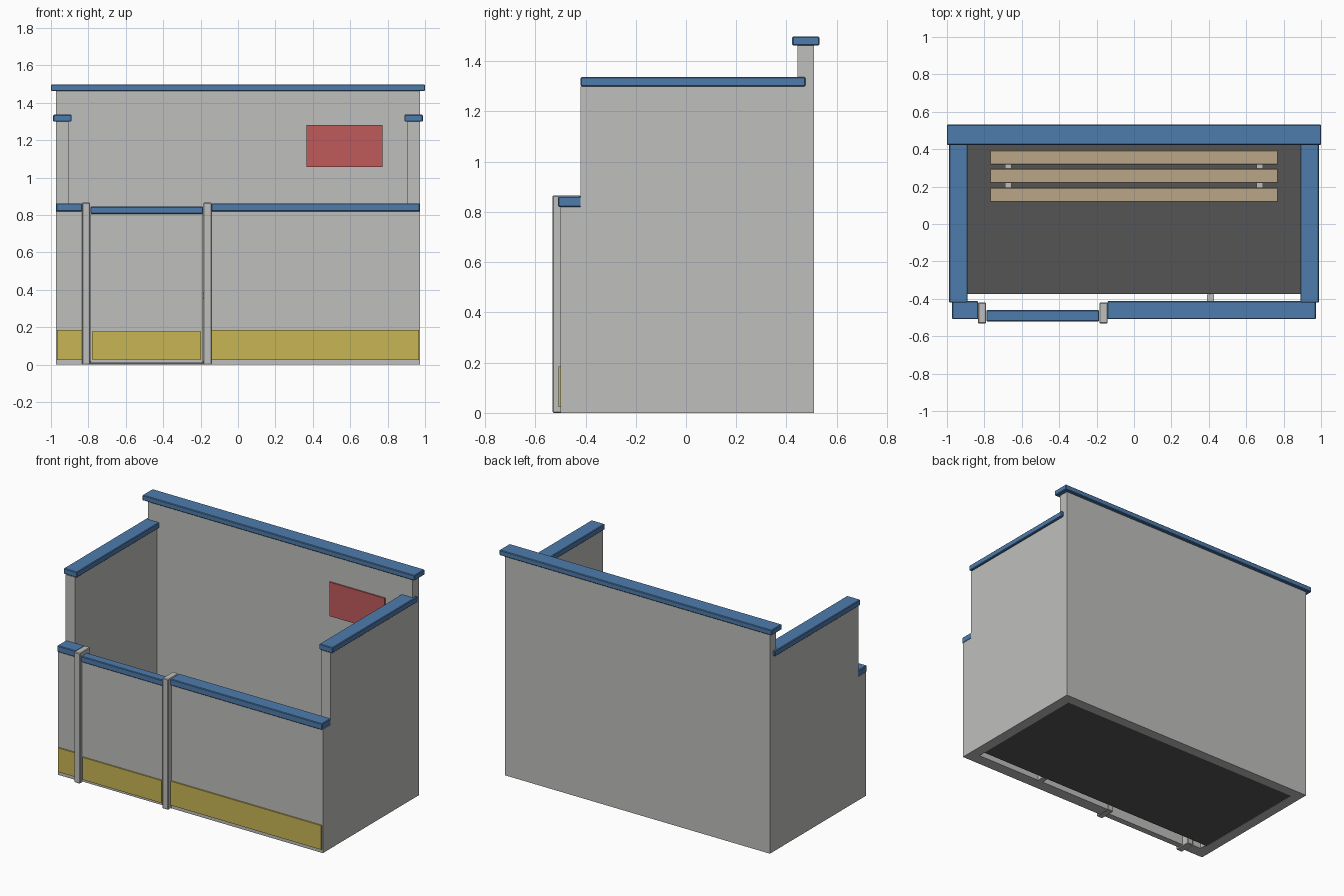
import bpy

cube = bpy.data.objects.get("Cube")
if cube:
    bpy.data.objects.remove(cube, do_unlink=True)


def material(name, rgb):
    m = bpy.data.materials.new(name)
    m.use_nodes = True
    m.diffuse_color = (*rgb, 1)
    m.node_tree.nodes["Principled BSDF"].inputs["Base Color"].default_value = (*rgb, 1)
    return m


GREY = material("light grey", (0.52, 0.52, 0.51))
BLUE = material("trim blue", (0.076, 0.2, 0.42))
YELLOW = material("kick yellow", (0.58, 0.46, 0.09))
RED = material("sign red", (0.53, 0.1, 0.105))
WOOD = material("bench wood", (0.49, 0.38, 0.25))
DARK = material("floor dark grey", (0.09, 0.09, 0.09))


def box(name, mat, x, y, z, bevel=0):
    """Box between (min, max) pairs on each axis."""
    spans = (x, y, z)
    bpy.ops.mesh.primitive_cube_add(size=1, location=[(a + b) / 2 for a, b in spans])
    ob = bpy.context.object
    ob.name = name
    ob.scale = [b - a for a, b in spans]
    bpy.ops.object.transform_apply(location=False, rotation=False, scale=True)
    ob.data.materials.append(mat)
    if bevel:
        mod = ob.modifiers.new("Bevel", "BEVEL")
        mod.width = bevel
        mod.segments = 1
    return ob


EDGE = 0.004
W = 0.973        # outer half width
INNER = 0.905    # inner half width
FRONT = -0.42    # inner face of the front wall
BACK = 0.443     # inner face of the back wall

# Floor
box("floor", DARK, (-INNER, INNER), (-0.375, BACK), (0.002, 0.02))

# Back wall with cap and sign
box("back_wall", GREY, (-W, W), (BACK, 0.509), (0, 1.463))
box("back_cap", BLUE, (-1, 1), (0.423, 0.531), (1.463, 1.498), EDGE)
box("wall_sign", RED, (0.367, 0.773), (0.434, BACK), (1.056, 1.282))

# Side walls with caps
for side, s in (("right", -1), ("left", 1)):
    box(side + "_wall", GREY, sorted((s * INNER, s * W)), (FRONT, BACK), (0, 1.3))
    box(side + "_cap", BLUE, sorted((s * 0.89, s * 0.988)), (FRONT, 0.475),
        (1.3, 1.337), EDGE)

# Fixed front panels, each with a cap, kick plate and centred rear stiffener
for side, x0, x1 in (("right", -W, -0.834), ("left", -0.142, W)):
    mid = (x0 + x1) / 2 - 0.006
    box(side + "_front_panel", GREY, (x0, x1), (-0.499, FRONT), (0, 0.82))
    box(side + "_front_cap", BLUE, (x0, x1), (-0.509, -0.413), (0.82, 0.862), EDGE)
    box(side + "_kick_plate", YELLOW, (max(x0, -0.967), min(x1, 0.967)),
        (-0.508, -0.499), (0.024, 0.184))
    box(side + "_stiffener", GREY, (mid - 0.018, mid + 0.018), (FRONT, -0.377), (0, 0.82))

# Door posts
for side, x in (("right", -0.812), ("left", -0.163)):
    box(side + "_door_post", GREY, (x - 0.022, x + 0.022), (-0.531, FRONT),
        (0, 0.866), EDGE)

# Door
box("door_panel", GREY, (-0.789, -0.186), (-0.511, -0.47), (0.01, 0.806))
box("door_cap", BLUE, (-0.789, -0.186), (-0.521, -0.46), (0.806, 0.845), EDGE)
box("door_kick_plate", YELLOW, (-0.78, -0.197), (-0.52, -0.511), (0.027, 0.176))

# Bench slats
for i, y in enumerate((0.156, 0.257, 0.356)):
    box(f"bench_slat_{i + 1}", WOOD, (-0.77, 0.77), (y - 0.039, y + 0.039),
        (0.35, 0.385), EDGE)

# Bench supports
for side, x in (("right", -0.673), ("left", 0.673)):
    span = (x - 0.017, x + 0.017)
    box(side + "_bench_rail", GREY, span, (0.13, 0.385), (0.315, 0.35))
    for end, y in (("front", 0.14), ("back", 0.341)):
        box(f"{side}_{end}_bench_leg", GREY, span, (y, y + 0.034), (0.02, 0.315))
